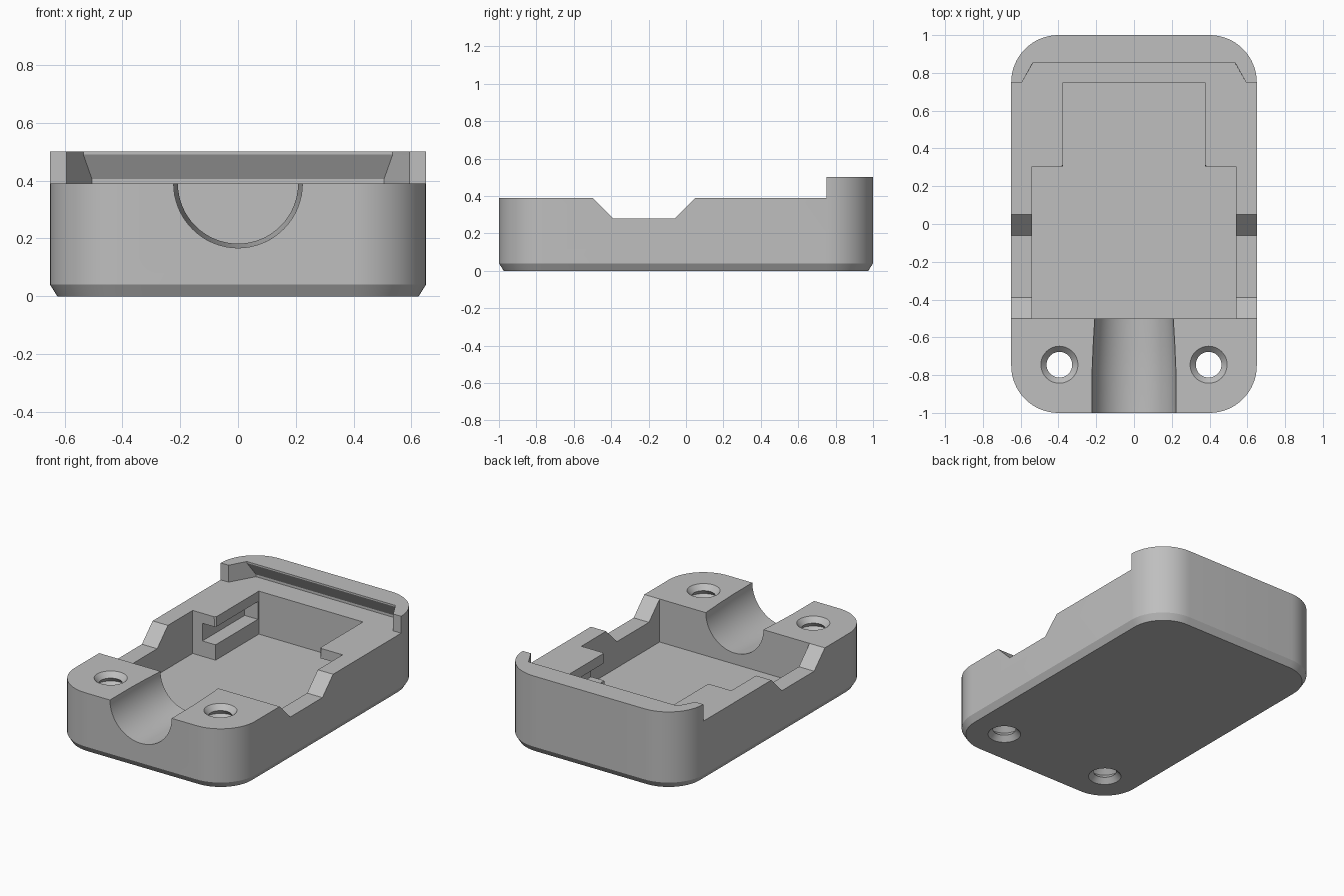
import bpy, bmesh
from math import sin, cos, pi

cube = bpy.data.objects.get("Cube")
if cube:
    bpy.data.objects.remove(cube, do_unlink=True)

grey = bpy.data.materials.new("plain grey")
grey.use_nodes = True
grey.diffuse_color = (0.52, 0.52, 0.52, 1)
grey.node_tree.nodes["Principled BSDF"].inputs["Base Color"].default_value = (0.52, 0.52, 0.52, 1)


def loft(name, rings):
    """Closed solid skinned through rings of 3D points."""
    bm = bmesh.new()
    rows = [[bm.verts.new(p) for p in ring] for ring in rings]
    for a, b in zip(rows, rows[1:]):
        for i in range(len(a)):
            j = (i + 1) % len(a)
            bm.faces.new((a[i], a[j], b[j], b[i]))
    bm.faces.new(rows[0][::-1])
    bm.faces.new(rows[-1])
    bmesh.ops.recalc_face_normals(bm, faces=bm.faces)
    mesh = bpy.data.meshes.new(name)
    bm.to_mesh(mesh)
    bm.free()
    mesh.materials.append(grey)
    obj = bpy.data.objects.new(name, mesh)
    bpy.context.collection.objects.link(obj)
    return obj


def prism(name, outline, z0, z1):
    return loft(name, [[(x, y, z) for x, y in outline] for z in (z0, z1)])


def box(name, x0, x1, y0, y1, z0, z1):
    return prism(name, [(x0, y0), (x1, y0), (x1, y1), (x0, y1)], z0, z1)


def rounded(inset, z, n=16):
    """Rounded rectangle outline of the case."""
    r = 0.25 - inset
    pts = []
    for k, (sx, sy) in enumerate([(1, 1), (-1, 1), (-1, -1), (1, -1)]):
        for i in range(n + 1):
            a = (k + i / n) * pi / 2
            pts.append((sx * 0.4 + r * cos(a), sy * 0.75 + r * sin(a), z))
    return pts


def circle(r, n=48):
    return [(r * cos(2 * pi * i / n), r * sin(2 * pi * i / n)) for i in range(n)]


# Outer block with chamfered base
case = loft("case_half", [rounded(0.025, 0), rounded(0, 0.04), rounded(0, 0.5)])
cutters = []

# Lower rim in front of the raised back lip
cutters.append(box("rim_cut", -0.8, 0.8, -1.2, 0.75, 0.39, 0.7))

# Undercut recess inside the back lip
rings = []
for z, xw, yw in [(0.39, 0.505, 0.905), (0.405, 0.505, 0.905),
                  (0.49, 0.535, 0.855), (0.55, 0.535, 0.855)]:
    half = [(0.593, 0.7), (0.593, 0.75), (xw, yw)]
    rings.append([(x, y, z) for x, y in half] + [(-x, y, z) for x, y in half[::-1]])
cutters.append(loft("lip_cut", rings))

# Stepped inner pocket
half = [(0.54, -0.5), (0.54, 0.305), (0.375, 0.305), (0.375, 0.75)]
cutters.append(prism("pocket_cut", half + [(-x, y) for x, y in half[::-1]], 0.11, 0.6))

# Sloped dips in both side walls
dip = [(-0.5, 0.39), (-0.39, 0.28), (-0.06, 0.28), (0.05, 0.39), (0.05, 0.6), (-0.5, 0.6)]
cutters.append(loft("side_dip_cut", [[(x, y, z) for y, z in dip] for x in (-0.8, 0.8)]))

# Tapered round cable channel
cutters.append(loft("channel_cut", [[(x, y, z + 0.39) for x, z in circle(r, 64)]
                    for y, r in [(-1.1, 0.223), (-0.78, 0.222), (-0.64, 0.216), (-0.45, 0.205)]]))

for s in (-1, 1):
    # Board slot and its bevelled entry
    xs = sorted((s * 0.3, s * 0.47))
    cutters.append(box("slot_cut", *xs, 0.25, 0.74, 0.21, 0.325))
    cutters.append(loft("entry_cut", [
        [(s * 0.36, 0.29, z), (s * (0.39 + w), 0.29, z), (s * 0.36, 0.32 + w, z)]
        for z, w in [(0.2, 0), (0.42, 0.012)]]))
    # Threaded screw hole
    pitch = 0.065
    profile = [(-0.05, 0.098)]
    for i in range(6):
        profile += [(i * pitch, 0.098), ((i + 0.5) * pitch, 0.068)]
    profile += [(0.39, 0.098), (0.45, 0.098)]
    cutters.append(loft("screw_cut", [[(x + s * 0.395, y - 0.745, z) for x, y in circle(r)]
                                      for z, r in profile]))

# Carve the case and discard the cutters
bpy.ops.object.select_all(action="DESELECT")
bpy.context.view_layer.objects.active = case
case.select_set(True)
for c in cutters:
    mod = case.modifiers.new(c.name, "BOOLEAN")
    mod.operation = "DIFFERENCE"
    mod.solver = "EXACT"
    mod.object = c
    bpy.ops.object.modifier_apply(modifier=mod.name)
for c in cutters:
    bpy.data.objects.remove(c, do_unlink=True)

bpy.ops.object.shade_smooth_by_angle(angle=pi / 7)
